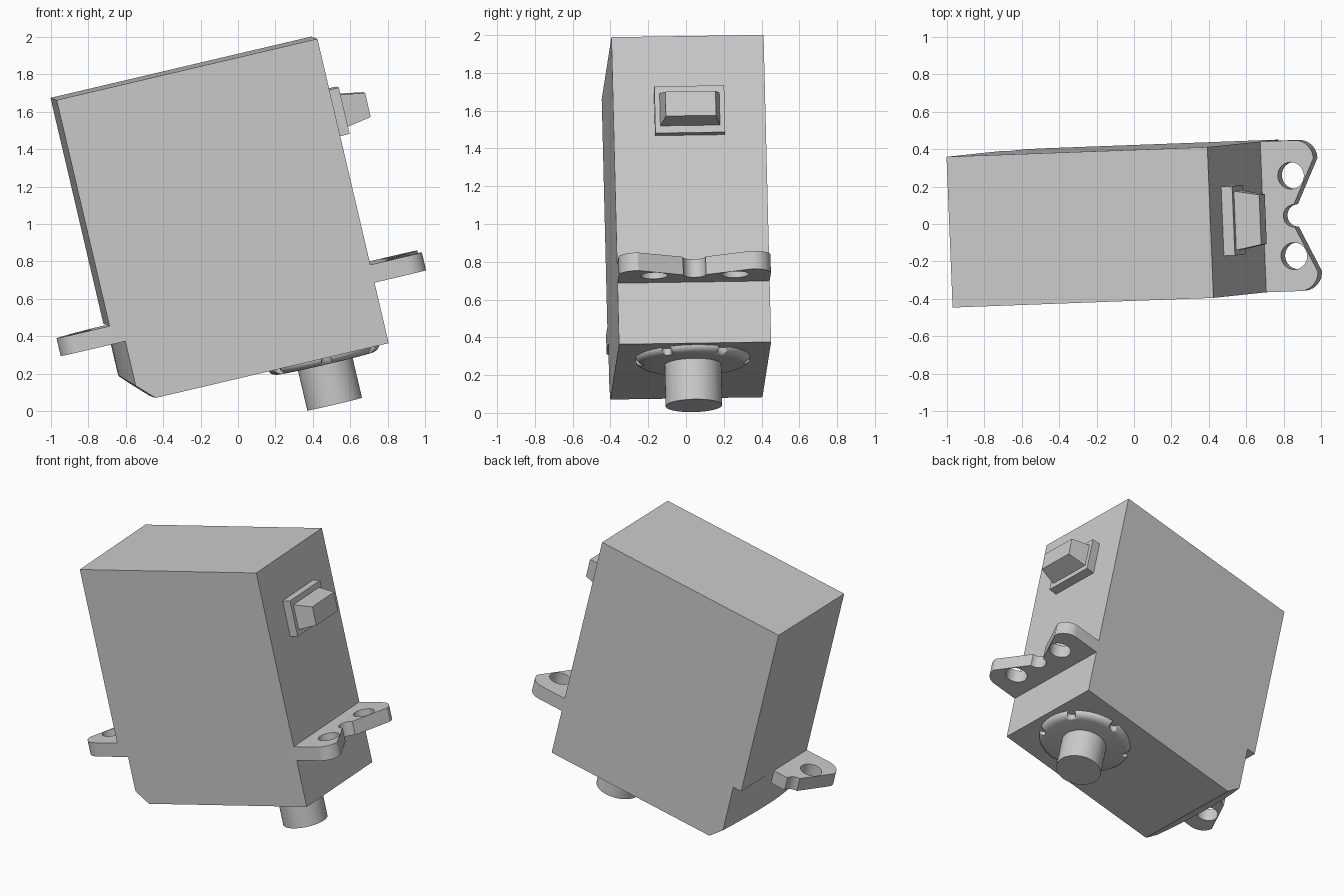
import bpy, bmesh
from math import radians, cos, sin
from mathutils import Matrix, Vector

cube = bpy.data.objects.get("Cube")
if cube:
    bpy.data.objects.remove(cube)

# One flat grey plastic
grey = bpy.data.materials.new("grey plastic")
grey.use_nodes = True
grey.diffuse_color = (0.6, 0.6, 0.6, 1)
grey.node_tree.nodes["Principled BSDF"].inputs["Base Color"].default_value = (0.6, 0.6, 0.6, 1)

# Tilted frame: origin at the middle of the upper right edge,
# u along the length, v across the width, w up the case
W = Vector((-0.228, -0.024, 0.974)).normalized()
U = Vector((0.972, 0.036, 0.230))
U = (U - U.dot(W) * W).normalized()
V = W.cross(U)
FRAME = Matrix((U, V, W)).transposed().to_4x4()
FRAME.translation = (0.408, 0.008, 1.995)

LENGTH, HALF, HEIGHT = 1.432, 0.403, 1.67
TAB_TOP, TAB_LOW, TAB_OUT = -1.24, -1.338, 0.287


def arc(cx, cy, r, start, end, steps=10):
    angles = [radians(start + (end - start) * i / steps) for i in range(steps + 1)]
    return [(cx + r * cos(t), cy + r * sin(t)) for t in angles]


def add_part(name, mesh):
    mesh.materials.clear()
    mesh.materials.append(grey)
    for poly in mesh.polygons:
        poly.use_smooth = True
    mesh.set_sharp_from_angle(angle=radians(30))
    ob = bpy.data.objects.new(name, mesh)
    ob.matrix_world = FRAME
    bpy.context.collection.objects.link(ob)
    return ob


def bm_part(name, bm):
    bmesh.ops.recalc_face_normals(bm, faces=bm.faces)
    mesh = bpy.data.meshes.new(name)
    bm.to_mesh(mesh)
    bm.free()
    return add_part(name, mesh)


def loft(bm, rings):
    """Skin a list of equal vertex rings and cap both ends."""
    loops = [[bm.verts.new(p) for p in ring] for ring in rings]
    for a, b in zip(loops, loops[1:]):
        for i in range(len(a)):
            j = (i + 1) % len(a)
            bm.faces.new((a[i], a[j], b[j], b[i]))
    bm.faces.new(loops[0])
    bm.faces.new(loops[-1])


def prism(bm, outline, low, high):
    loft(bm, [[(x, y, z) for x, y in outline] for z in (low, high)])


def rect(u, hv, w, hw):
    return [(u, -hv, w - hw), (u, hv, w - hw), (u, hv, w + hw), (u, -hv, w + hw)]


# Main case
bm = bmesh.new()
prism(bm, [(-LENGTH, -HALF), (0, -HALF), (0, HALF), (-LENGTH, HALF)], TAB_TOP, 0)
bm_part("upper_case", bm)

# Lower case: bowed end wall and a bevelled lower edge
bow = 0.064
bm = bmesh.new()
end = [(-LENGTH + bow * (i / 6) ** 2, HALF * i / 6) for i in range(6, -7, -1)]
end = [(u, v) for u, v in end]
prism(bm, [(0, -HALF), (0, HALF)] + end, -HEIGHT, TAB_TOP)
cut = bmesh.ops.bisect_plane(bm, geom=bm.verts[:] + bm.edges[:] + bm.faces[:],
                             plane_co=(-1.28, 0, -HEIGHT), plane_no=(-1, 0, -1),
                             clear_outer=True)
rim = [e for e in cut["geom_cut"] if isinstance(e, bmesh.types.BMEdge)]
bmesh.ops.contextual_create(bm, geom=rim)
bm_part("lower_case", bm)


# Mounting tabs: flat outlines with holes, extruded
def tab(name, outlines):
    curve = bpy.data.curves.new(name, "CURVE")
    curve.dimensions = "2D"
    curve.fill_mode = "BOTH"
    curve.extrude = (TAB_TOP - TAB_LOW) / 2
    for pts in outlines:
        spline = curve.splines.new("POLY")
        spline.points.add(len(pts) - 1)
        for p, (x, y) in zip(spline.points, pts):
            p.co = (x, y, 0, 1)
        spline.use_cyclic_u = True
    temp = bpy.data.objects.new(name + "_outline", curve)
    mesh = bpy.data.meshes.new_from_object(temp)
    bpy.data.objects.remove(temp)
    bm = bmesh.new()
    bm.from_mesh(mesh)
    bmesh.ops.remove_doubles(bm, verts=bm.verts, dist=0.0001)
    bmesh.ops.translate(bm, verts=bm.verts, vec=(0, 0, (TAB_TOP + TAB_LOW) / 2))
    bm_part(name, bm)


R, SLOT, MID = 0.1, 0.06, 0.17
corner = arc(TAB_OUT - R, -HALF + R, R, -90, 0)


def hole(side):
    return arc(0.16, side * 0.215, 0.072, 0, 345, 23)


half = [(-0.02, -HALF)] + corner + arc(MID, 0, SLOT, 270, 180)
full = half + [(x, -y) for x, y in reversed(half[:-1])]
tab("right_tab", [full, hole(1), hole(-1)])

# The left tab is only the front half of the same shape
left = [(-0.1, -HALF)] + half[1:] + [(-0.1, 0)]
tab("left_tab", [[(-LENGTH - x, y) for x, y in pts] for pts in (left, hole(-1))])

# Cable outlet on the right wall
bm = bmesh.new()
loft(bm, [rect(u, 0.185, -0.412, 0.127) for u in (-0.01, 0.06)])
bm_part("cable_plate", bm)
bm = bmesh.new()
loft(bm, [rect(0.05, 0.16, -0.412, 0.09), rect(0.192, 0.133, -0.412, 0.066)])
bm_part("cable_plug", bm)

# Rounded bearing collar with six small notches around its rim
SHAFT_U = -0.341
bm = bmesh.new()
profile = [(0.305, 0.01)] + [(0.255 + 0.05 * cos(radians(t)), -0.038 * sin(radians(t)))
                             for t in range(0, 91, 15)]
loft(bm, [[(x, y, -HEIGHT + z) for x, y in arc(SHAFT_U, 0, r, 0, 352.5, 47)]
          for r, z in profile])
collar = bm_part("bearing_collar", bm)

bm = bmesh.new()
for x, y in arc(SHAFT_U, 0, 0.292, 30, 330, 5):
    prism(bm, arc(x, y, 0.028, 0, 337.5, 15), -HEIGHT - 0.1, -HEIGHT + 0.005)
cutter = bm_part("notch_cutter", bm)
cutter.hide_render = True
cutter.hide_viewport = True
cutter.display_type = "WIRE"
notches = collar.modifiers.new("notches", "BOOLEAN")
notches.operation = "DIFFERENCE"
notches.object = cutter
bpy.context.view_layer.update()
baked = bpy.data.meshes.new_from_object(
    collar.evaluated_get(bpy.context.evaluated_depsgraph_get()))
collar.modifiers.clear()
collar.data = baked
bpy.data.objects.remove(cutter)

# Output shaft
bm = bmesh.new()
prism(bm, arc(SHAFT_U, 0, 0.15, 0, 352.5, 47), -1.93, -HEIGHT + 0.01)
bm_part("output_shaft", bm)
